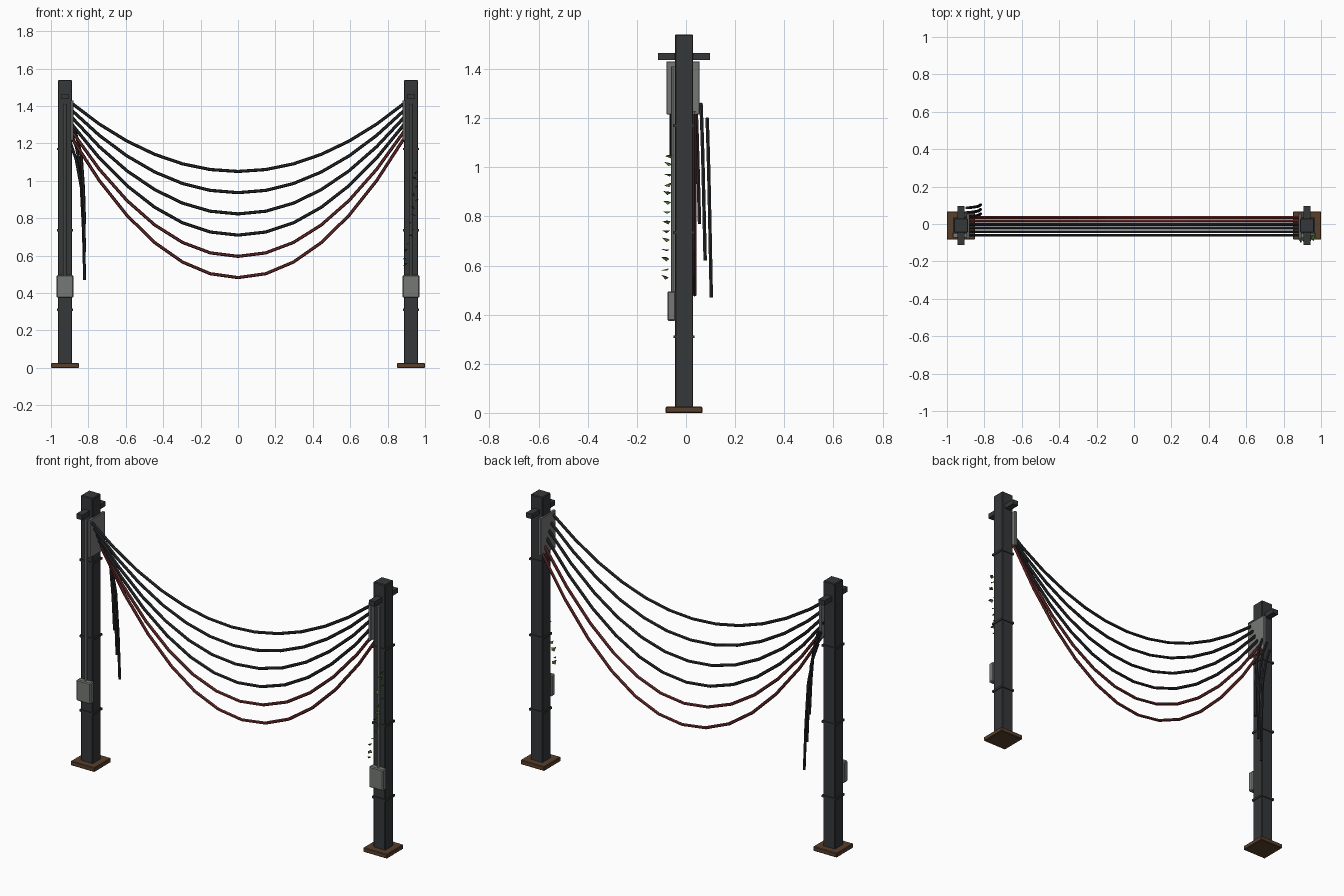
import bpy, bmesh, math, random
from mathutils import Vector, Matrix

if "Cube" in bpy.data.objects:
    bpy.data.objects.remove(bpy.data.objects["Cube"])

random.seed(4)
PX, PY = 0.925, -0.008   # post centre


def mat(name, rgb):
    m = bpy.data.materials.new(name)
    m.diffuse_color = (*rgb, 1)
    m.use_nodes = True
    m.node_tree.nodes["Principled BSDF"].inputs["Base Color"].default_value = m.diffuse_color
    return m


DARK = mat("dark_metal", (0.035, 0.038, 0.04))
RUST = mat("rusty_metal", (0.10, 0.05, 0.025))
GREY = mat("grey_metal", (0.18, 0.19, 0.18))
BLACK = mat("black_rubber", (0.02, 0.022, 0.024))
RED = mat("red_rubber", (0.15, 0.025, 0.025))
GREEN = mat("leaf_green", (0.07, 0.15, 0.03))


def finish(name, bm, material):
    me = bpy.data.meshes.new(name)
    bm.to_mesh(me)
    bm.free()
    ob = bpy.data.objects.new(name, me)
    me.materials.append(material)
    bpy.context.collection.objects.link(ob)
    return ob


def box(name, centre, size, material, bevel=0):
    bm = bmesh.new()
    bmesh.ops.create_cube(bm, size=1)
    bmesh.ops.scale(bm, vec=size, verts=bm.verts)
    bmesh.ops.translate(bm, vec=centre, verts=bm.verts)
    if bevel:
        bmesh.ops.bevel(bm, geom=bm.edges[:], offset=bevel, segments=1,
                        affect='EDGES', profile=0.5)
    return finish(name, bm, material)


def tube(name, points, radius, material, sides=6):
    pts = [Vector(p) for p in points]
    bm = bmesh.new()
    rings = []
    for i, p in enumerate(pts):
        t = (pts[min(i + 1, len(pts) - 1)] - pts[max(i - 1, 0)]).normalized()
        u = t.cross(Vector((0, 1, 0))).normalized()
        v = t.cross(u)
        rings.append([bm.verts.new(p + radius * (math.cos(a) * u + math.sin(a) * v))
                      for a in (2 * math.pi * k / sides for k in range(sides))])
    for a, b in zip(rings, rings[1:]):
        for k in range(sides):
            n = (k + 1) % sides
            bm.faces.new((a[k], a[n], b[n], b[k]))
    bm.faces.new(rings[0][::-1])
    bm.faces.new(rings[-1])
    bmesh.ops.recalc_face_normals(bm, faces=bm.faces)
    return finish(name, bm, material)


# Two posts with their fittings
for side, s in (("left", -1), ("right", 1)):
    x = s * PX
    box(f"{side}_base_plate", (x, PY, 0.0125), (0.15, 0.15, 0.025), RUST, 0.003)
    box(f"{side}_post", (x, PY, 0.78), (0.075, 0.075, 1.52), DARK, 0.004)
    box(f"{side}_crossarm", (x, PY, 1.451), (0.036, 0.21, 0.028), DARK)
    for i, z in enumerate((0.31, 0.735, 1.17)):
        box(f"{side}_band_{i}", (x, PY, z), (0.085, 0.085, 0.012), DARK)
    box(f"{side}_cable_plate", (s * 0.887, -0.0125, 1.323), (0.016, 0.135, 0.215), GREY, 0.002)
    box(f"{side}_junction_box", (x, -0.059, 0.435), (0.09, 0.034, 0.12), GREY, 0.005)
    tube(f"{side}_conduit", [(x, -0.052, 0.48), (x, -0.052, 1.41)], 0.009, GREY, 8)

# Six sagging cables, each hanging lower than the last
for i in range(6):
    y, low, end = -0.06 + 0.019 * i, 1.05 - 0.1135 * i, 1.415 - 0.037 * i
    pts = []
    for k in range(13):
        t = k / 6 - 1
        pts.append((0.89 * t, y, low + (end - low) * t * t))
    tube(f"cable_{i}", pts, 0.0085, RED if i > 3 else BLACK)

# Loose cable ends beside the left post
for i, (y, top, bottom) in enumerate(((0.038, 1.31, 0.77), (0.061, 1.26, 0.62), (0.086, 1.20, 0.47))):
    h = top - bottom
    pts = [(-0.895, y, top), (-0.865, y + 0.003, top - 0.12 * h),
           (-0.838, y + 0.007, top - 0.32 * h), (-0.826, y + 0.012, top - 0.65 * h),
           (-0.82, y + 0.017, bottom)]
    tube(f"loose_cable_{i}", pts, 0.008, BLACK)

# Climbing leaves on the front of the right post
bm = bmesh.new()
for i in range(14):
    f = i / 13
    pos = Vector((0.965 - 0.07 * f + random.uniform(-0.012, 0.012),
                  -0.055 - 0.015 * f, 1.05 - 0.5 * f))
    out = Vector((random.uniform(-0.5, 0.5), -1, random.uniform(-0.5, 0.4))).normalized()
    wide = out.cross(Vector((random.uniform(-1, 1), 0, 1))).normalized()
    fold = out.cross(wide)
    a, b = bm.verts.new(pos), bm.verts.new(pos + out * 0.034)
    for w in (-1, 1):
        c = bm.verts.new(pos + out * 0.012 + wide * w * 0.013 + fold * 0.006)
        bm.faces.new((a, b, c) if w > 0 else (b, a, c))
finish("climbing_leaves", bm, GREEN)
